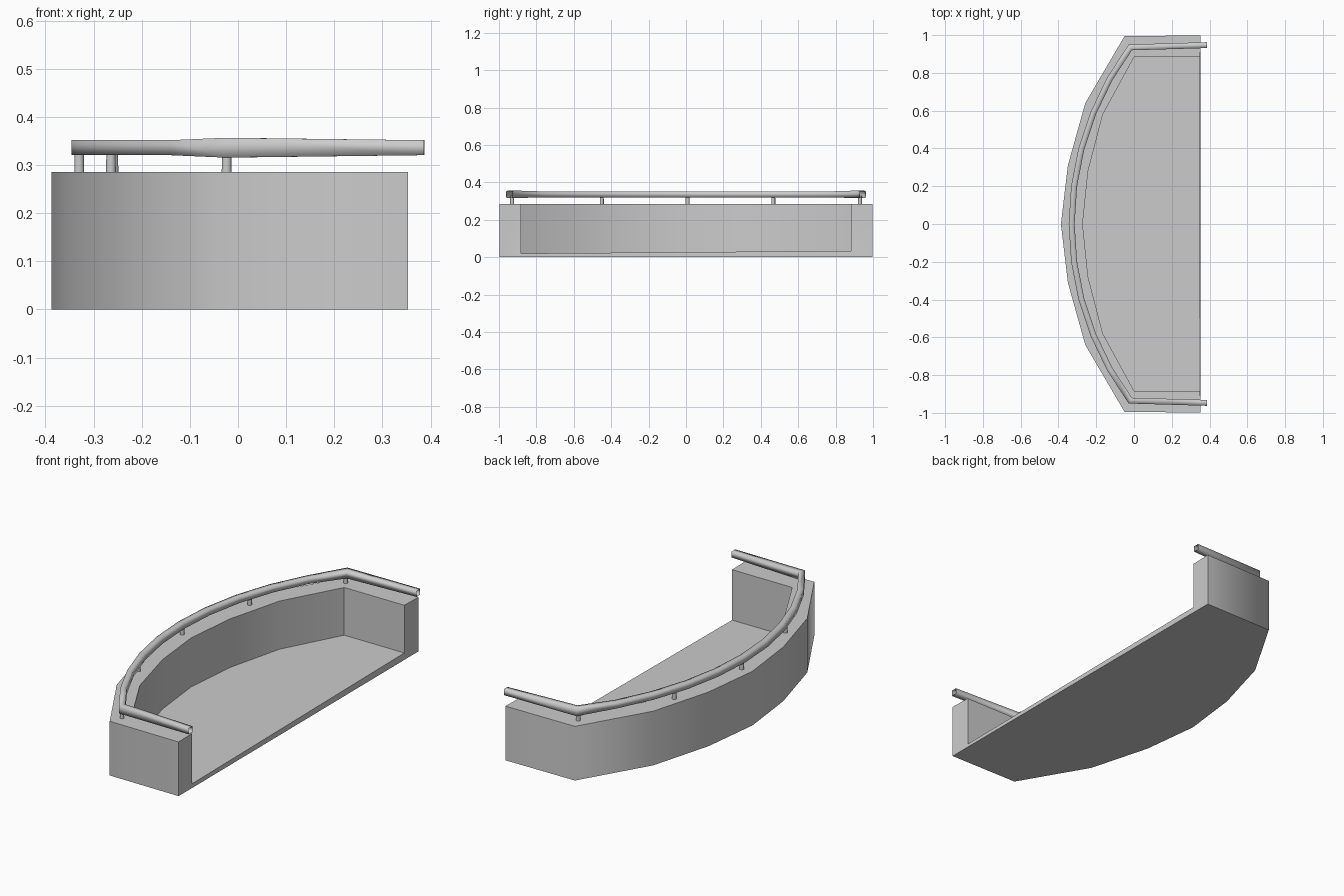
import bpy, bmesh, math
from mathutils import Vector

if "Cube" in bpy.data.objects:
    bpy.data.objects.remove(bpy.data.objects["Cube"])


def make_object(name, bm, smooth_angle):
    bmesh.ops.recalc_face_normals(bm, faces=bm.faces)
    me = bpy.data.meshes.new(name)
    bm.to_mesh(me)
    bm.free()
    ob = bpy.data.objects.new(name, me)
    bpy.context.collection.objects.link(ob)
    bpy.ops.object.select_all(action='DESELECT')
    ob.select_set(True)
    bpy.context.view_layer.objects.active = ob
    bpy.ops.object.shade_smooth_by_angle(angle=math.radians(smooth_angle))
    return ob


def mirrored(half):
    # half runs from the +y end to the middle point at y = 0
    return half + [(x, -y) for x, y in reversed(half[:-1])]


outer = mirrored([(0.353, 0.998), (-0.05, 0.995), (-0.258, 0.64), (-0.35, 0.31), (-0.387, 0)])
inner = mirrored([(0.35, 0.883), (0.0, 0.883), (-0.165, 0.58), (-0.243, 0.28), (-0.272, 0)])
H = 0.285


def floor_z(y):
    return 0.027 + 0.008 * y


# Balcony shell: solid parapet wall with floor slab, open towards +x
bm = bmesh.new()
ob_, ot = ([bm.verts.new((x, y, z)) for x, y in outer] for z in (0, H))
it = [bm.verts.new((x, y, H)) for x, y in inner]
ib = [bm.verts.new((x, y, floor_z(y))) for x, y in inner]
for i in range(len(outer) - 1):
    for a, b in ((ob_, ot), (ot, it), (it, ib)):
        bm.faces.new((a[i], a[i + 1], b[i + 1], b[i]))
bm.faces.new(ib)
bm.faces.new(ob_)
for k in (0, -1):
    bm.faces.new((ob_[k], ot[k], it[k], ib[k]))
bm.faces.new((ob_[0], ib[0], ib[-1], ob_[-1]))
make_object("balcony_shell", bm, 60)

# Handrail path: straight ends joined by an arc
R, CX = 1.565, 1.235
A = math.asin(0.935 / R)


def arc(t):
    return (CX - R * math.cos(t), R * math.sin(t))


path = [(0.387, 0.947)] + [arc(A * (1 - i / 5)) for i in range(11)] + [(0.387, -0.947)]
path = [Vector((x, y, 0)) for x, y in path]

# Handrail: square tube with mitred corners and open ends
bm = bmesh.new()
rings = []
r, zc = 0.0155, 0.336
for i, p in enumerate(path):
    d0 = (p - path[max(i - 1, 0)]).normalized()
    d1 = (path[min(i + 1, len(path) - 1)] - p).normalized()
    d = (d0 + d1).normalized()
    n = Vector((-d.y, d.x, 0))
    m = r / max(n.dot(Vector((-d1.y, d1.x, 0))), 0.7) if 0 < i < len(path) - 1 else r
    h = 0.0205 if i in (1, len(path) - 2) else r
    rings.append([bm.verts.new(p + n * m * s + Vector((0, 0, zc + h * t)))
                  for s, t in ((-1, -1), (1, -1), (1, 1), (-1, 1))])
for a, b in zip(rings, rings[1:]):
    for k in range(4):
        bm.faces.new((a[k], a[(k + 1) % 4], b[(k + 1) % 4], b[k]))
make_object("handrail", bm, 100)

# Posts carrying the handrail
for i, y in enumerate((-0.93, -0.45, 0.008, 0.467, 0.93)):
    x, y = arc(math.asin(y / R))
    bm = bmesh.new()
    bmesh.ops.create_cone(bm, cap_ends=True, segments=10, radius1=0.011, radius2=0.010, depth=0.065)
    bmesh.ops.translate(bm, vec=(x, y, 0.296), verts=bm.verts)
    make_object(f"rail_post_{i + 1}", bm, 40)
